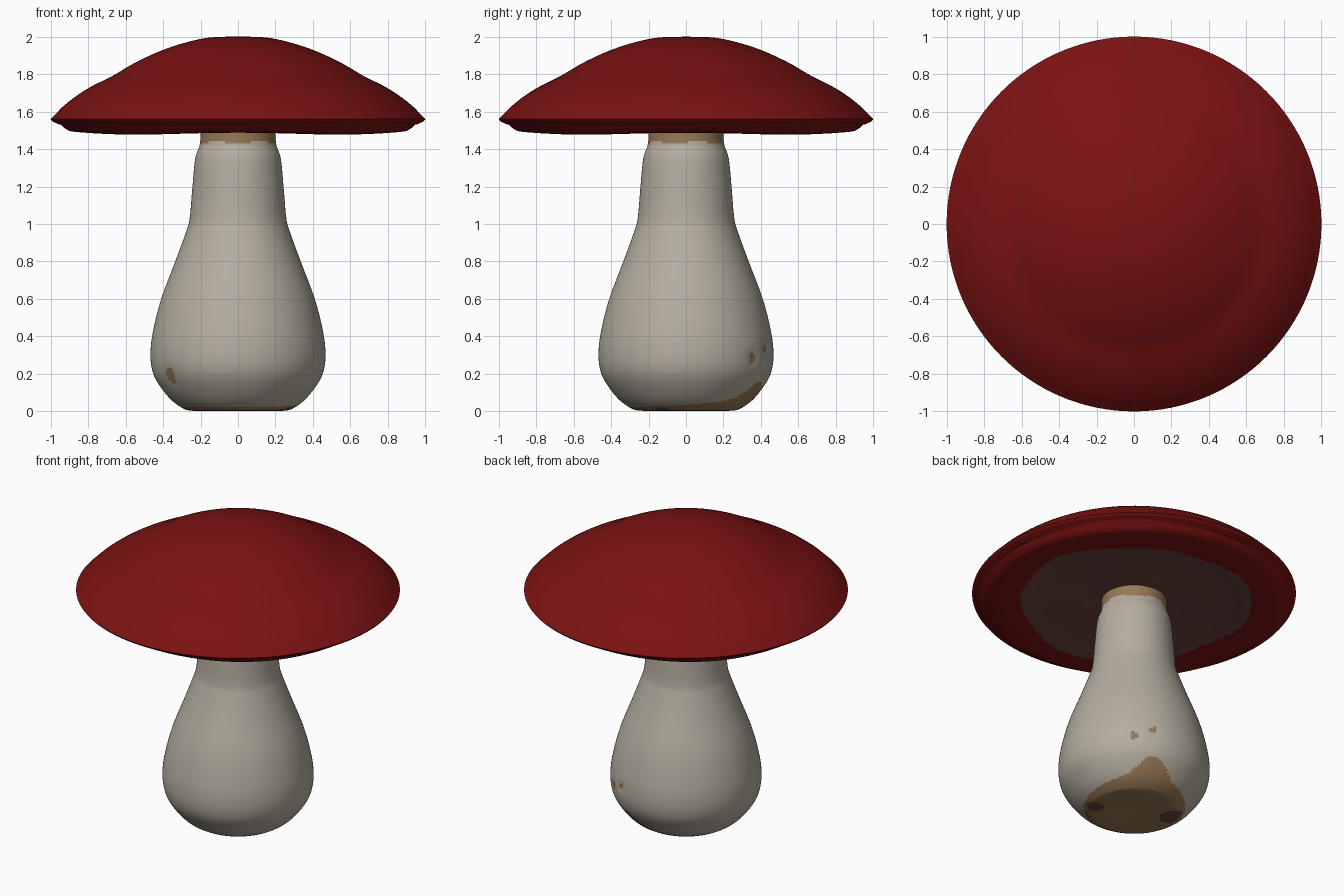
import bpy, bmesh, math
from mathutils import Vector

if "Cube" in bpy.data.objects:
    bpy.data.objects.remove(bpy.data.objects["Cube"])


def material(name, rgb):
    m = bpy.data.materials.new(name)
    m.diffuse_color = (*rgb, 1)
    m.use_nodes = True
    m.node_tree.nodes["Principled BSDF"].inputs["Base Color"].default_value = m.diffuse_color
    return m


RED = material("cap red", (0.20, 0.006, 0.006))
BROWN = material("underside brown", (0.15, 0.06, 0.048))
CREAM = material("stem cream", (0.46, 0.42, 0.35))
TAN = material("soil tan", (0.31, 0.19, 0.09))


def smooth_profile(pts, steps):
    """Catmull-Rom curve through (radius, z) points."""
    p = [Vector(q) for q in pts]
    p = [p[0]] + p + [p[-1]]
    out = []
    for i in range(1, len(p) - 2):
        a, b, c, d = p[i - 1:i + 3]
        for k in range(steps):
            t = k / steps
            out.append(0.5 * (2 * b + (c - a) * t + (2 * a - 5 * b + 4 * c - d) * t * t
                              + (3 * b - a - 3 * c + d) * t ** 3))
    return out + [p[-1]]


def lathe(name, profile, mats, rule, shape=None, segs=128):
    bm = bmesh.new()
    rings = []
    for r, z in profile:
        r = max(r, 0)
        ring = []
        for i in range(segs):
            a = math.tau * i / segs
            rr, zz = shape(r, z, a) if shape else (r, z)
            ring.append(bm.verts.new((rr * math.cos(a), rr * math.sin(a), zz)))
        rings.append(ring)
    for lo, hi in zip(rings, rings[1:]):
        for i in range(segs):
            j = (i + 1) % segs
            bm.faces.new((lo[i], lo[j], hi[j], hi[i]))
    bmesh.ops.remove_doubles(bm, verts=bm.verts, dist=1e-5)
    bmesh.ops.recalc_face_normals(bm, faces=bm.faces)
    for f in bm.faces:
        f.material_index = rule(f.calc_center_median(), f.normal)
    me = bpy.data.meshes.new(name)
    bm.to_mesh(me)
    bm.free()
    ob = bpy.data.objects.new(name, me)
    bpy.context.collection.objects.link(ob)
    for m in mats:
        me.materials.append(m)
    bpy.ops.object.select_all(action='DESELECT')
    ob.select_set(True)
    bpy.context.view_layer.objects.active = ob
    bpy.ops.object.shade_smooth_by_angle(angle=math.radians(40))
    return ob


# Cap: shallow dome with a rolled rim and a slightly hollow underside
cap_top = smooth_profile([(0, 2.0), (0.15, 1.995), (0.28, 1.968), (0.41, 1.925), (0.55, 1.86),
                          (0.67, 1.79), (0.78, 1.735), (0.86, 1.685), (0.93, 1.63),
                          (0.97, 1.59), (1.0, 1.56)], 5)
cap_under = smooth_profile([(0.99, 1.547), (0.95, 1.528), (0.92, 1.503), (0.88, 1.488),
                            (0.77, 1.482), (0.68, 1.487), (0.6, 1.497), (0.4, 1.503),
                            (0.2, 1.505), (0, 1.51)], 6)


def cap_rule(c, n):
    a = math.atan2(c.y, c.x)
    edge = 0.71 + 0.025 * math.sin(3 * a + 1) + 0.012 * math.sin(7 * a)
    return 1 if c.z < 1.56 and n.z < 0 and math.hypot(c.x, c.y) < edge else 0


def cap_shape(r, z, a):
    if z < 1.53 and 0.3 < r < 0.95:
        z += 0.005 * math.cos(4 * a)
    return r, z


lathe("mushroom_cap", cap_top + cap_under, [RED, BROWN], cap_rule, cap_shape)

# Stem: swollen bulb narrowing to a neck, with soil stains and small dents
stem_profile = smooth_profile([(0, 0.008), (0.13, 0.004), (0.25, 0.004), (0.30, 0.02),
                               (0.36, 0.065), (0.42, 0.14), (0.455, 0.21), (0.467, 0.30),
                               (0.455, 0.42), (0.41, 0.60), (0.335, 0.80), (0.28, 0.95),
                               (0.258, 1.03), (0.243, 1.2), (0.228, 1.35), (0.203, 1.43),
                               (0.2, 1.53)], 8)
# Dents and stain spots: angle in degrees, height, size
SPOTS = [(50, 0.28, 0.03), (65, 0.33, 0.022), (216, 0.19, 0.045)]


def spot_distance(a, z, spot):
    da = (a - math.radians(spot[0]) + math.pi) % math.tau - math.pi
    return math.hypot(da * 0.46, (z - spot[1]) * 0.8) / spot[2]


def stem_shape(r, z, a):
    if z > 0.05:
        for s in SPOTS:
            r -= 0.009 * math.exp(-spot_distance(a, z, s) ** 2)
    return r, z


def stem_rule(c, n):
    a = math.atan2(c.y, c.x)
    da = math.degrees(a) - 62
    side = (c.y - c.x) / math.sqrt(2)
    depth = (c.x + c.y) / math.sqrt(2)
    if c.z < 0.02 and (math.hypot(side + 0.23, depth - 0.08) < 0.055
                       or math.hypot(side - 0.23, depth + 0.09) < 0.08):
        return 2
    soil = 0.025 + 0.035 * math.exp(-(da / 55) ** 2) + 0.10 * math.exp(-((da - 5) / 16) ** 2)
    if c.z < soil or c.z > 1.435 + 0.006 * math.sin(5 * a):
        return 1
    return 1 if any(spot_distance(a, c.z, s) < 0.8 for s in SPOTS) else 0


lathe("mushroom_stem", stem_profile, [CREAM, TAN, BROWN], stem_rule, stem_shape)
